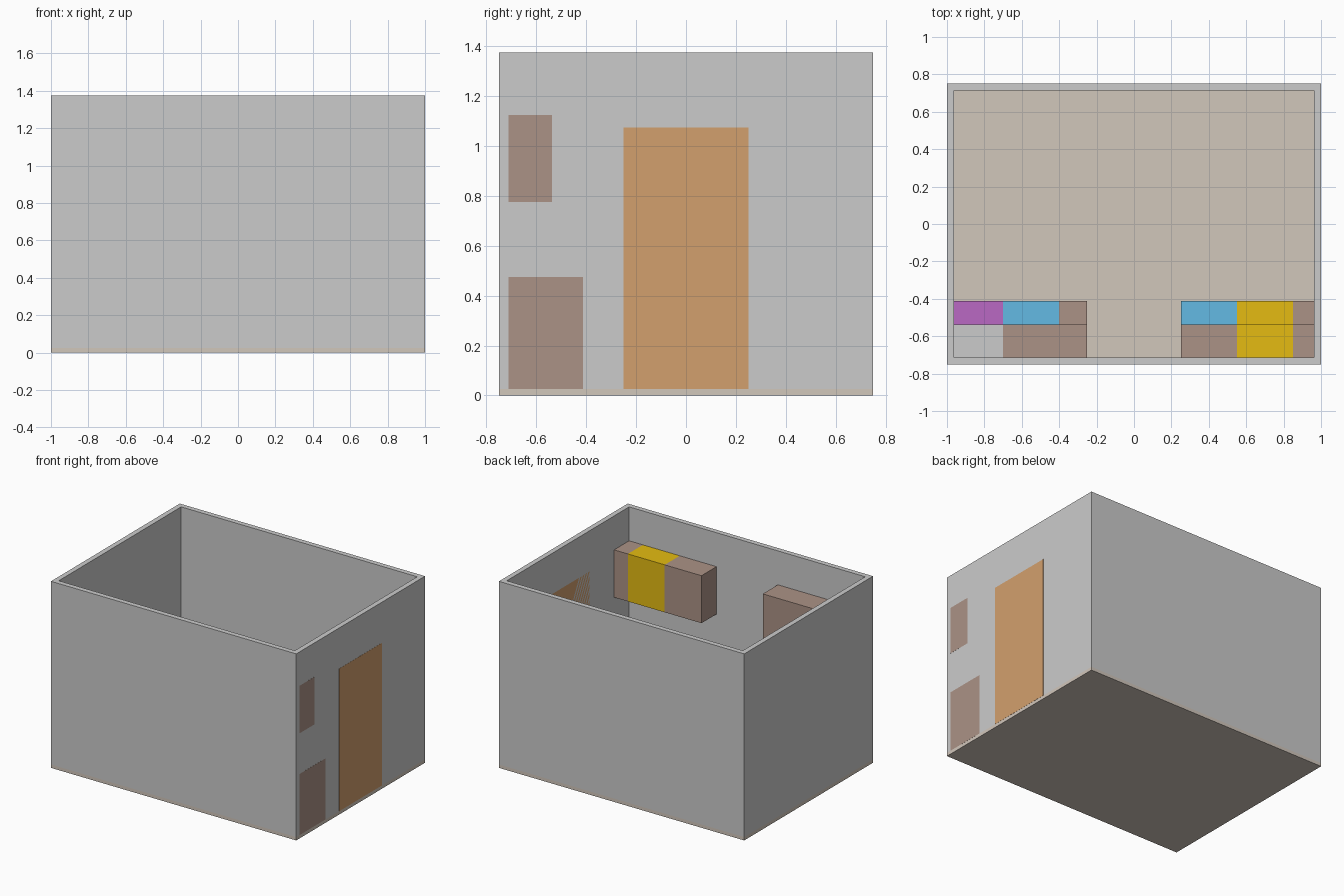
import bpy, bmesh

if "Cube" in bpy.data.objects:
    bpy.data.objects.remove(bpy.data.objects["Cube"])

W, D = 1.0, 0.75            # half width and depth of the room
T = 0.0375                  # wall thickness
FLOOR, TOP = 0.025, 1.375   # floor top and wall top
BACK = -D + T               # inner face of the front wall

COLOURS = {
    "floor_tan": (0.64, 0.57, 0.50),
    "cabinet_brown": (0.41, 0.29, 0.24),
    "blue": (0.127, 0.49, 0.77),
    "yellow": (0.78, 0.50, 0.006),
    "purple": (0.49, 0.14, 0.55),
    "hood_grey": (0.65, 0.65, 0.65),
    "door_wood": (0.65, 0.35, 0.155),
}
MATS = {}
for key, rgb in COLOURS.items():
    MATS[key] = bpy.data.materials.new(key)
    MATS[key].diffuse_color = (*rgb, 1)


def finish(bm, name, mat=None):
    bmesh.ops.recalc_face_normals(bm, faces=bm.faces)
    mesh = bpy.data.meshes.new(name)
    bm.to_mesh(mesh)
    bm.free()
    if mat:
        mesh.materials.append(MATS[mat])
    obj = bpy.data.objects.new(name, mesh)
    bpy.context.collection.objects.link(obj)
    return obj


def box(name, x, y, z, mat):
    bm = bmesh.new()
    bmesh.ops.create_cube(bm, size=1)
    for v in bm.verts:
        v.co = [(a + b) / 2 + c * (b - a) for c, (a, b) in zip(v.co, (x, y, z))]
    return finish(bm, name, mat)


# Floor slab
box("floor", (-W, W), (-D, D), (0, FLOOR), "floor_tan")

# Walls: a rectangular ring extruded upwards
bm = bmesh.new()
outline = [(-1, -1), (1, -1), (1, 1), (-1, 1)]
outer = [bm.verts.new((sx * W, sy * D, FLOOR)) for sx, sy in outline]
inner = [bm.verts.new((sx * (W - T), sy * (D - T), FLOOR)) for sx, sy in outline]
for i in range(4):
    j = (i + 1) % 4
    bm.faces.new((outer[i], outer[j], inner[j], inner[i]))
ext = bmesh.ops.extrude_face_region(bm, geom=bm.faces[:], use_keep_orig=True)
for v in ext["geom"]:
    if isinstance(v, bmesh.types.BMVert):
        v.co.z = TOP
finish(bm, "walls")

# Door set in the right wall
box("door", (W - T, W + 0.001), (-0.25, 0.25), (FLOOR, 1.075), "door_wood")

# Cabinet rows along the front wall: (name, x start, x end, colour)
LEFT, RIGHT = -W + 0.001, W + 0.0005   # ends run into the side walls
lower = [
    ("cooker", LEFT, -0.70, "purple"),
    ("left_sink_unit", -0.70, -0.40, "blue"),
    ("left_base_cabinet", -0.40, -0.25, "cabinet_brown"),
    ("right_sink_unit", 0.25, 0.55, "blue"),
    ("yellow_base_unit", 0.55, 0.85, "yellow"),
    ("right_base_cabinet", 0.85, RIGHT, "cabinet_brown"),
]
upper = [
    ("hood", LEFT, -0.70, "hood_grey"),
    ("left_wall_cabinet", -0.70, -0.25, "cabinet_brown"),
    ("right_wall_cabinet", 0.25, 0.55, "cabinet_brown"),
    ("yellow_wall_unit", 0.55, 0.85, "yellow"),
    ("end_wall_cabinet", 0.85, RIGHT, "cabinet_brown"),
]
for row, depth, z in ((lower, 0.30, (FLOOR, 0.475)), (upper, 0.175, (0.775, 1.125))):
    for name, x0, x1, mat in row:
        box(name, (x0, x1), (BACK, BACK + depth), z, mat)

for m in bpy.data.materials:
    if m.users and not m.is_grease_pencil:
        m.use_nodes = True
        m.node_tree.nodes["Principled BSDF"].inputs["Base Color"].default_value = m.diffuse_color
